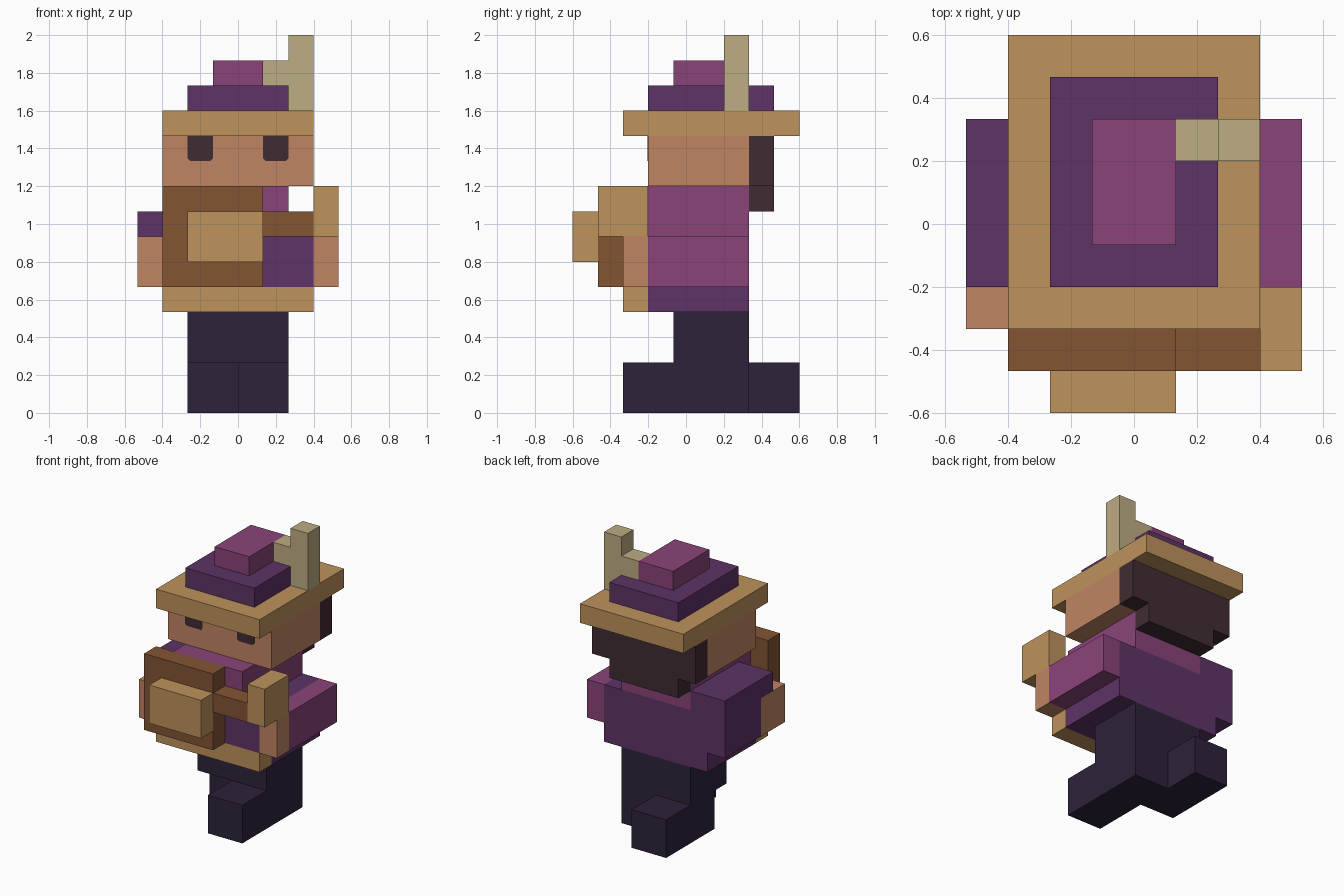
import bpy, bmesh
from mathutils import Vector

U = 2 / 15  # size of one building cell

cube = bpy.data.objects.get("Cube")
if cube:
    bpy.data.objects.remove(cube, do_unlink=True)


def linear(c):
    c /= 255
    return c / 12.92 if c <= 0.04045 else ((c + 0.055) / 1.055) ** 2.4


def material(name, r, g, b):
    col = (linear(r), linear(g), linear(b), 1)
    m = bpy.data.materials.new(name)
    m.diffuse_color = col
    m.use_nodes = True
    bsdf = m.node_tree.nodes["Principled BSDF"]
    bsdf.inputs["Base Color"].default_value = col
    bsdf.inputs["Roughness"].default_value = 0.9
    return m


STRAW = material("straw", 190, 147, 92)
PURPLE = material("purple", 94, 51, 103)
MAGENTA = material("magenta", 138, 68, 120)
SKIN = material("skin", 192, 133, 98)
WOOD = material("brown wood", 131, 85, 52)
FEATHER = material("pale feather", 190, 173, 132)
TROUSERS = material("dark trousers", 45, 34, 58)
HAIR = material("dark hair", 64, 44, 50)


def finish(name, bm, mat):
    bmesh.ops.recalc_face_normals(bm, faces=bm.faces)
    mesh = bpy.data.meshes.new(name)
    bm.to_mesh(mesh)
    bm.free()
    mesh.materials.append(mat)
    ob = bpy.data.objects.new(name, mesh)
    bpy.context.collection.objects.link(ob)
    return ob


def box(name, mat, x, y, z):
    """Box given by (low, high) spans in cells."""
    bm = bmesh.new()
    bmesh.ops.create_cube(bm, size=1)
    for v in bm.verts:
        v.co = Vector([U * (lo if c < 0 else hi)
                       for c, (lo, hi) in zip(v.co, (x, y, z))])
    return finish(name, bm, mat)


def slab(name, mat, outline, y, scale=U):
    """Extrude an (x, z) outline across a y span, in cells."""
    bm = bmesh.new()
    face = bm.faces.new([bm.verts.new((px * U, y[0] * U, pz * U)) for px, pz in outline])
    ext = bmesh.ops.extrude_face_region(bm, geom=[face])
    moved = [g for g in ext["geom"] if isinstance(g, bmesh.types.BMVert)]
    bmesh.ops.translate(bm, vec=(0, (y[1] - y[0]) * U, 0), verts=moved)
    return finish(name, bm, mat)


# Legs: one foot forward, one foot back
box("upper_legs", TROUSERS, (-2, 2), (-0.5, 2.5), (2, 4))
box("left_foot", TROUSERS, (0, 2), (-2.5, 2.5), (0, 2))
box("right_foot", TROUSERS, (-2, 0), (0.5, 4.5), (0, 2))

# Torso
box("tunic_hem", PURPLE, (-3, 3), (-1.5, 2.5), (4, 5))
box("tunic_front_trim", STRAW, (-3, 3), (-2.5, -1.5), (4, 5))
box("tunic", PURPLE, (-3, 3), (-2.5, 2.5), (5, 7))
box("collar", MAGENTA, (-2, 2), (-2.5, 2.5), (7, 9))

# Arms
box("left_sleeve", MAGENTA, (3, 4), (-1.5, 2.5), (5, 7))
box("left_hand", SKIN, (3, 4), (-2.5, -1.5), (5, 7))
box("right_sleeve", PURPLE, (-4, -3), (-0.5, 2.5), (5, 7))
box("right_shoulder", PURPLE, (-4, -2), (-1.5, 2.5), (7, 8))
box("right_hand", SKIN, (-4, -3), (-2.5, -0.5), (5, 7))

# Stringed instrument
box("instrument_body", WOOD, (-3, 1), (-3.5, -2.5), (5, 9))
box("instrument_neck", WOOD, (1, 3), (-3.5, -2.5), (7, 8))
box("instrument_head", STRAW, (3, 4), (-3.5, -1.5), (7, 9))
box("instrument_front", STRAW, (-2, 1), (-4.5, -3.5), (6, 8))

# Head and hair
box("head", SKIN, (-3, 3), (-1.5, 2.5), (9, 11))
box("hair", HAIR, (-3, 3), (2.5, 3.5), (9, 11))
box("hair_lower", HAIR, (-2, 2), (2.5, 3.5), (8, 9))

# Eyes: thin plates with clipped lower corners
k = 0.1
for side, x0 in (("right", -2), ("left", 1)):
    slab(side + "_eye", HAIR,
         [(x0, 11), (x0, 10 + k), (x0 + k, 10), (x0 + 1 - k, 10),
          (x0 + 1, 10 + k), (x0 + 1, 11)], (-1.53, -1.5))

# Hat with feather
box("hat_brim", STRAW, (-3, 3), (-2.5, 4.5), (11, 12))
box("hat_crown", PURPLE, (-2, 2), (-1.5, 3.5), (12, 13))
box("hat_top", MAGENTA, (-1, 1), (-0.5, 2.5), (13, 14))
slab("feather", FEATHER,
     [(1, 13), (2, 13), (2, 12), (3, 12), (3, 15), (2, 15), (2, 14), (1, 14)],
     (1.5, 2.5))
